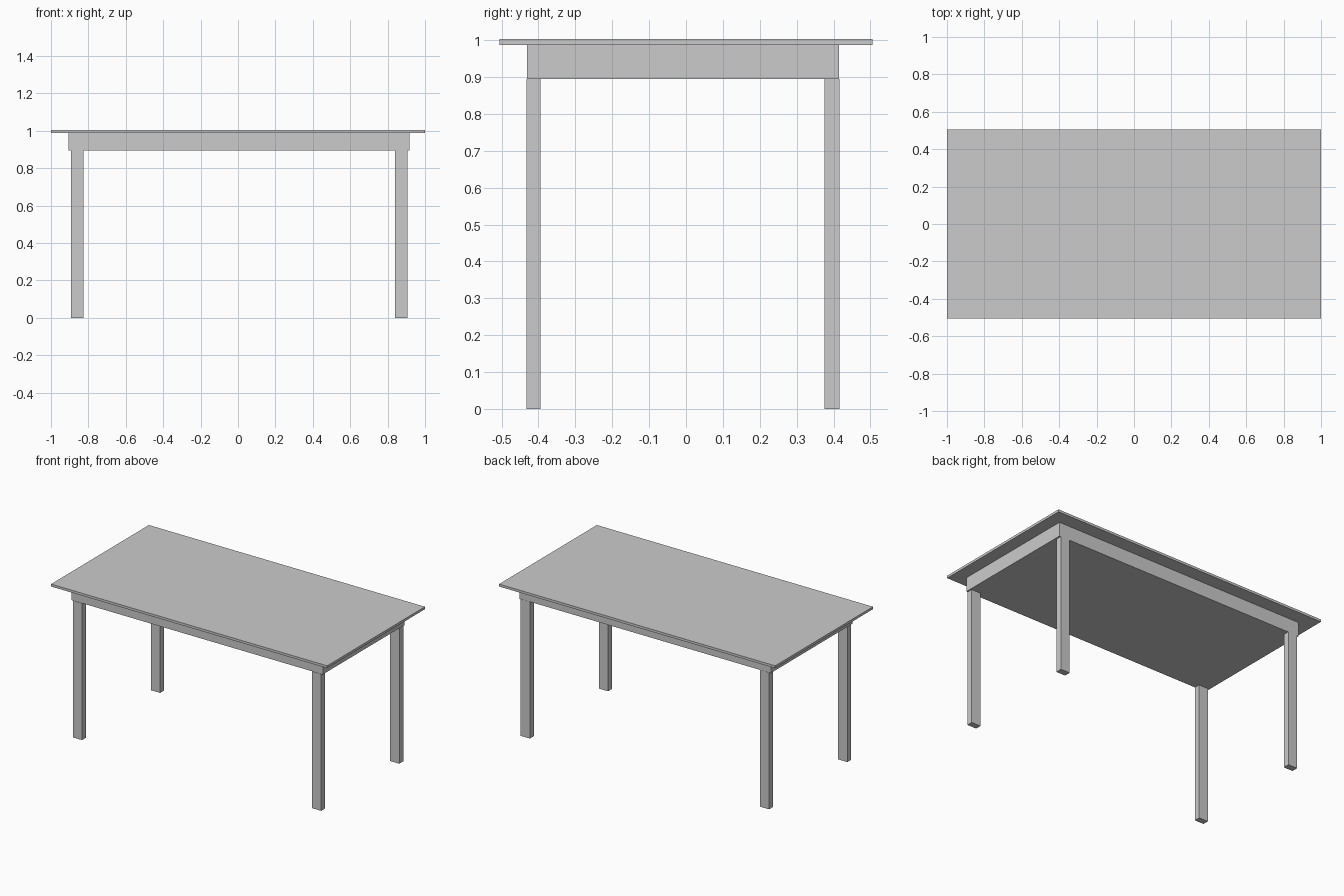
import bpy

if "Cube" in bpy.data.objects:
    bpy.data.objects.remove(bpy.data.objects["Cube"])


def box(name, x, y, z):
    """Axis-aligned box from (min, max) pairs."""
    bpy.ops.mesh.primitive_cube_add(size=1, location=[(a + b) / 2 for a, b in (x, y, z)])
    obj = bpy.context.object
    obj.name = name
    obj.scale = [b - a for a, b in (x, y, z)]
    bpy.ops.object.transform_apply(location=False, rotation=False, scale=True)
    return obj


TOP_Z, SLAB_Z, APRON_Z = 1.003, 0.987, 0.895

# Table top
box("table_top", (-1, 1), (-0.506, 0.506), (SLAB_Z, TOP_Z))

# Apron block under the top, closed underneath
box("apron", (-0.905, 0.916), (-0.431, 0.415), (APRON_Z, SLAB_Z))

# Four legs
for side, x in (("left", (-0.893, -0.827)), ("right", (0.84, 0.906))):
    for end, y in (("front", (-0.433, -0.394)), ("back", (0.375, 0.416))):
        box(f"{end}_{side}_leg", x, y, (0, APRON_Z))
